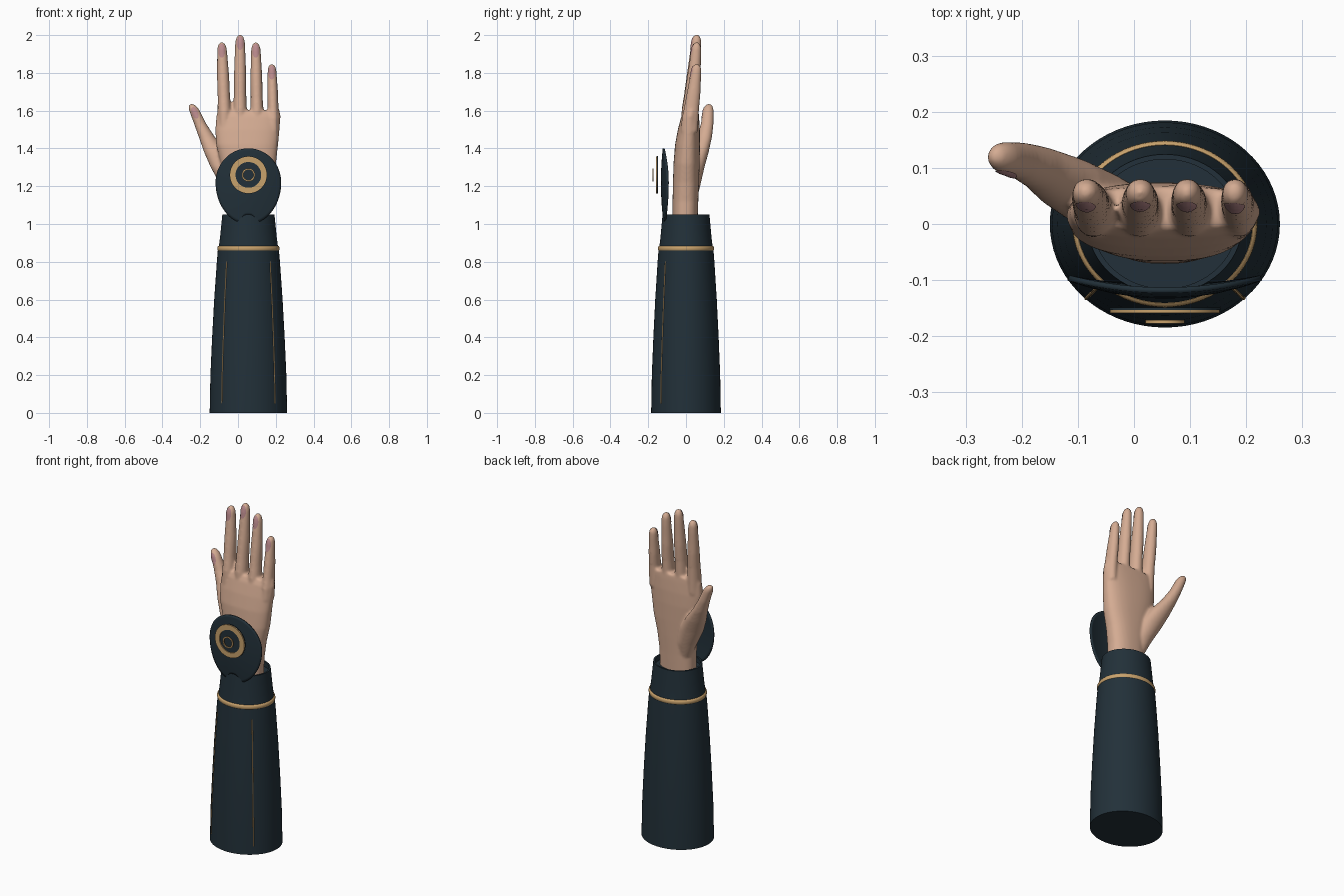
import bpy, bmesh, math
from mathutils import Matrix, Vector

cube = bpy.data.objects.get("Cube")
if cube:
    bpy.data.objects.remove(cube, do_unlink=True)

CX = 0.055          # axis of the forearm
SQUASH = 0.9        # sleeve depth / width


def material(name, rgb):
    m = bpy.data.materials.new(name)
    m.use_nodes = True
    m.diffuse_color = (*rgb, 1)
    m.node_tree.nodes["Principled BSDF"].inputs["Base Color"].default_value = (*rgb, 1)
    return m


SKIN = material("skin", (0.66, 0.41, 0.29))
NAVY = material("dark navy cloth", (0.016, 0.03, 0.041))
GOLD = material("gold trim", (0.58, 0.36, 0.15))
NAIL = material("pink nail", (0.5, 0.26, 0.27))


def finish(name, bm, mat, angle=40):
    bmesh.ops.recalc_face_normals(bm, faces=bm.faces)
    me = bpy.data.meshes.new(name)
    bm.to_mesh(me)
    bm.free()
    ob = bpy.data.objects.new(name, me)
    bpy.context.collection.objects.link(ob)
    me.materials.append(mat)
    bpy.ops.object.select_all(action='DESELECT')
    ob.select_set(True)
    bpy.context.view_layer.objects.active = ob
    bpy.ops.object.shade_smooth_by_angle(angle=math.radians(angle))
    return ob


def bridge(bm, rings, closed=False):
    n = len(rings[0])
    pairs = list(zip(rings, rings[1:])) + ([(rings[-1], rings[0])] if closed else [])
    for a, b in pairs:
        for i in range(n):
            j = (i + 1) % n
            bm.faces.new((a[i], a[j], b[j], b[i]))
    if not closed:
        bm.faces.new(rings[0])
        bm.faces.new(rings[-1])


def lathe(name, profile, mat, matrix, closed=False, n=72):
    bm = bmesh.new()
    rings = []
    for r, h in profile:
        rings.append([bm.verts.new(matrix @ Vector((r * math.cos(t), r * math.sin(t), h)))
                      for t in (math.tau * i / n for i in range(n))])
    bridge(bm, rings, closed)
    return finish(name, bm, mat)


def loft(bm, stations, tip=0, power=2.0, n=28):
    """Horizontal oval rings (x, y, z, rx, ry), with an optional rounded end."""
    st = list(stations)
    if tip:
        x, y, z, rx, ry = st[-1]
        dx, dy = ((st[-1][k] - st[-2][k]) / (z - st[-2][2]) for k in (0, 1))
        for k in range(1, 6):
            a = math.pi / 2 * k / 5.4
            h = tip * math.sin(a)
            st.append((x + dx * h, y + dy * h, z + h, rx * math.cos(a), ry * math.cos(a)))
    rings = []
    for x, y, z, rx, ry in st:
        ring = []
        for i in range(n):
            c, s = math.cos(math.tau * i / n), math.sin(math.tau * i / n)
            ring.append(bm.verts.new((x + rx * math.copysign(abs(c) ** (2 / power), c),
                                      y + ry * math.copysign(abs(s) ** (2 / power), s), z)))
        rings.append(ring)
    bridge(bm, rings)


# Sleeve and cuff
UPRIGHT = Matrix.Translation((CX, 0, 0)) @ Matrix.Diagonal((1, SQUASH, 1, 1))
sleeve = [(0.205, 0), (0.201, 0.2), (0.192, 0.4), (0.181, 0.6), (0.167, 0.8), (0.161, 0.87)]
cuff = [(0.158, 0.87), (0.15, 0.93), (0.138, 1.05), (0.128, 1.05), (0.128, 1.02)]
lathe("sleeve", sleeve, NAVY, UPRIGHT)
lathe("cuff", cuff, NAVY, UPRIGHT)
band = [(0.157 + 0.008 * math.cos(a), 0.87 + 0.014 * math.sin(a))
        for a in (math.tau * k / 12 for k in range(12))]
lathe("cuff_band", band, GOLD, UPRIGHT, closed=True)

# Piping lines down the sleeve front
for side, label in ((-1, "right"), (1, "left")):
    cu = bpy.data.curves.new(label + "_piping", 'CURVE')
    cu.dimensions = '3D'
    cu.bevel_depth = 0.003
    cu.bevel_resolution = 1
    sp = cu.splines.new('POLY')
    path = [(0.204, 0.05)] + sleeve[1:5]
    sp.points.add(len(path) - 1)
    for p, (r, z) in zip(sp.points, path):
        p.co = (CX + side * 0.69 * r, -0.724 * r * SQUASH, z, 1)
    cu.materials.append(GOLD)
    bpy.context.collection.objects.link(bpy.data.objects.new(label + "_piping", cu))

# Hand: palm, fingers and thumb fused into one skin
hand_bm = bmesh.new()
loft(hand_bm, [
    (0.055, -0.005, 1.00, 0.108, 0.066),
    (0.055, -0.003, 1.12, 0.110, 0.068),
    (0.056, 0.000, 1.22, 0.122, 0.069),
    (0.055, 0.003, 1.32, 0.146, 0.069),
    (0.048, 0.008, 1.42, 0.164, 0.066),
    (0.050, 0.015, 1.50, 0.170, 0.058),
    (0.055, 0.022, 1.57, 0.170, 0.047),
    (0.057, 0.028, 1.60, 0.164, 0.038)], power=2.4, n=48)

# (tip x, tip z, base x, base z, width radius)
fingers = {"index": (-0.086, 1.963, -0.072, 1.60, 0.035),
           "middle": (0.011, 2.004, 0.011, 1.61, 0.035),
           "ring": (0.094, 1.963, 0.100, 1.60, 0.034),
           "little": (0.179, 1.848, 0.187, 1.56, 0.031)}
for tx, tz, bx, bz, r in fingers.values():
    length = tz - bz
    rows = []
    for f, y, w, d in ((-0.25, 0.018, 1.0, 0.045), (0, 0.022, 1.03, 0.045),
                       (0.2, 0.03, 0.94, 0.040), (0.45, 0.040, 0.93, 0.037),
                       (0.6, 0.045, 0.88, 0.033), (0.8, 0.052, 0.79, 0.029),
                       (0.88, 0.054, 0.74, 0.027)):
        g = max(f, 0)
        rows.append((bx + (tx - bx) * g, y, bz + length * f, r * w, d))
    loft(hand_bm, rows, tip=0.12 * length)

loft(hand_bm, [
    (-0.005, 0.020, 1.10, 0.035, 0.030),
    (-0.030, 0.030, 1.20, 0.060, 0.045),
    (-0.075, 0.048, 1.30, 0.070, 0.050),
    (-0.118, 0.072, 1.38, 0.062, 0.048),
    (-0.165, 0.098, 1.46, 0.043, 0.040),
    (-0.200, 0.112, 1.53, 0.033, 0.034),
    (-0.226, 0.117, 1.59, 0.029, 0.030)], tip=0.048)

hand = finish("hand", hand_bm, SKIN, 180)
rm = hand.modifiers.new("fuse", 'REMESH')
rm.mode = 'VOXEL'
rm.voxel_size = 0.007
rm.use_smooth_shade = True
sm = hand.modifiers.new("soften", 'SMOOTH')
sm.factor = 0.5
sm.iterations = 7


# Nails: oval patches laid on the fingertips
def nail(name, x, z, w, h, tilt):
    bm = bmesh.new()
    bmesh.ops.create_grid(bm, x_segments=14, y_segments=14, size=1)
    for v in bm.verts:
        a, b = v.co.x, v.co.y
        u = w * a * math.sqrt(1 - b * b / 2)
        t = h * b * math.sqrt(1 - a * a / 2)
        c, s = math.cos(tilt), math.sin(tilt)
        v.co = (x + u * c - t * s, -0.08, z + u * s + t * c)
    ob = finish(name, bm, NAIL, 180)
    if ob.data.polygons[0].normal.y > 0:
        ob.data.flip_normals()
    sw = ob.modifiers.new("lay", 'SHRINKWRAP')
    sw.target = hand
    sw.wrap_method = 'PROJECT'
    sw.wrap_mode = 'ABOVE_SURFACE'
    sw.use_project_y = True
    sw.use_positive_direction = True
    sw.use_negative_direction = False
    sw.offset = 0.002


for key, (tx, tz, bx, bz, r) in fingers.items():
    nail(key + "_nail", tx, tz - 0.047, 0.017, 0.036, 0)
nail("thumb_nail", -0.228, 1.588, 0.015, 0.032, 0.4)

# Wrist guard: curved shield with a notch at the bottom
bm = bmesh.new()
N, CZ = 120, 1.22
rings = []
for s in (0.05, 0.3, 0.55, 0.8, 0.93, 1.0):
    ring = []
    for i in range(N):
        t = math.tau * i / N
        dx = 0.172 * math.cos(t)
        dz = (0.18 if math.sin(t) > 0 else 0.22) * math.sin(t)
        if dz < 0 and abs(dx) < 0.045:
            dz = -0.17 - 0.035 * (abs(dx) / 0.045) ** 3
        dx, dz = dx * s, dz * s
        y = -0.128 + 0.032 * (dx / 0.172) ** 2 + 0.010 * (dz / 0.18) ** 2
        ring.append(bm.verts.new((CX + dx, y, CZ + dz)))
    rings.append(ring)
bridge(bm, rings)
bm.faces.remove(max(bm.faces, key=lambda f: f.calc_area() if len(f.verts) == N else 0))
guard = finish("wrist_guard", bm, NAVY, 60)
so = guard.modifiers.new("thickness", 'SOLIDIFY')
so.thickness = 0.01
so.offset = 0

# Round medallion in front of the guard
FACING = Matrix.Translation((CX, 0, 1.26)) @ Matrix.Rotation(math.pi / 2, 4, 'X')


def washer(name, r0, r1, back, front, mat):
    lathe(name, [(r0, back), (r1, back), (r1, front), (r0, front)], mat, FACING, closed=True)


lathe("medallion_disc", [(0.099, 0.149), (0.099, 0.153)], NAVY, FACING)
washer("medallion_ring", 0.068, 0.098, 0.153, 0.159, GOLD)
washer("medallion_centre", 0.027, 0.035, 0.171, 0.177, GOLD)
